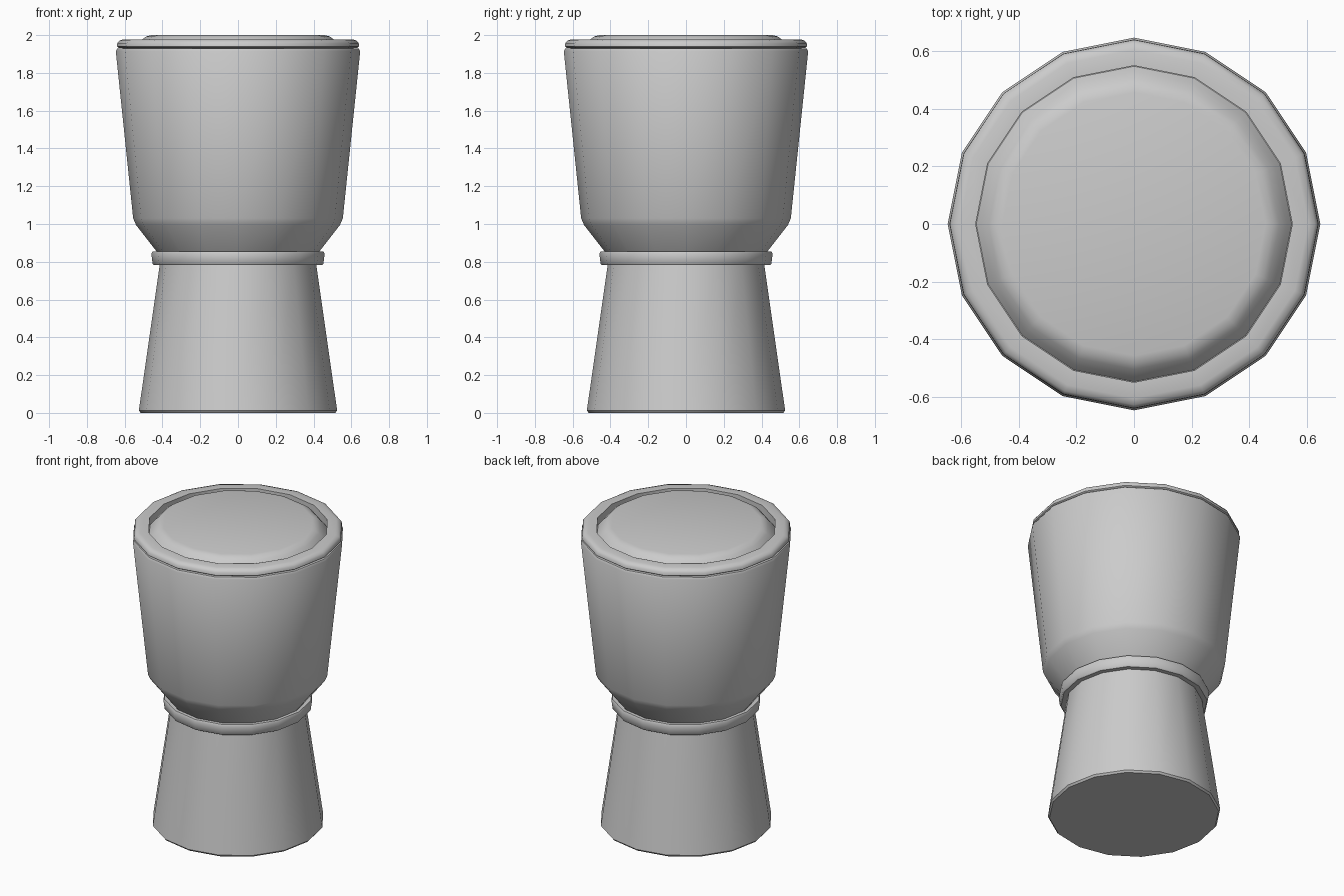
import bpy, math

if "Cube" in bpy.data.objects:
    bpy.data.objects.remove(bpy.data.objects["Cube"])

SIDES = 16

def lathe(name, profile, closed=False):
    """Spin an (r, z) profile, listed bottom to top on the outside, around z."""
    verts = [(r * math.cos(2 * math.pi * i / SIDES), r * math.sin(2 * math.pi * i / SIDES), z)
             for r, z in profile for i in range(SIDES)]
    n = len(profile)
    faces = []
    for k in range(n if closed else n - 1):
        a, b = k * SIDES, ((k + 1) % n) * SIDES
        for i in range(SIDES):
            j = (i + 1) % SIDES
            faces.append((a + i, a + j, b + j, b + i))
    if not closed:
        faces.append(tuple(reversed(range(SIDES))))
        faces.append(tuple(range((n - 1) * SIDES, n * SIDES)))
    mesh = bpy.data.meshes.new(name)
    mesh.from_pydata(verts, [], faces)
    obj = bpy.data.objects.new(name, mesh)
    bpy.context.collection.objects.link(obj)
    bpy.context.view_layer.objects.active = obj
    bpy.ops.object.select_all(action='DESELECT')
    obj.select_set(True)
    bpy.ops.object.shade_smooth_by_angle(angle=math.radians(40))
    return obj

# Flared foot and bowl
lathe("drum_body", [(0.515, 0.0), (0.525, 0.012), (0.415, 0.78), (0.408, 0.825),
                    (0.435, 0.86), (0.54, 0.995), (0.555, 1.03),
                    (0.647, 1.915), (0.64, 1.928)])

# Band around the waist
lathe("waist_ring", [(0.39, 0.782), (0.445, 0.782), (0.452, 0.79), (0.459, 0.842),
                     (0.453, 0.855), (0.39, 0.855)], closed=True)

# Rounded hoop on top
lathe("top_hoop", [(0.55, 1.925), (0.63, 1.932), (0.641, 1.94), (0.639, 1.957),
                   (0.628, 1.971), (0.605, 1.978), (0.55, 1.978)], closed=True)

# Slightly raised skin
lathe("drum_skin", [(0.55, 1.925), (0.53, 1.953), (0.505, 1.979), (0.485, 1.993), (0.457, 2.0)])
